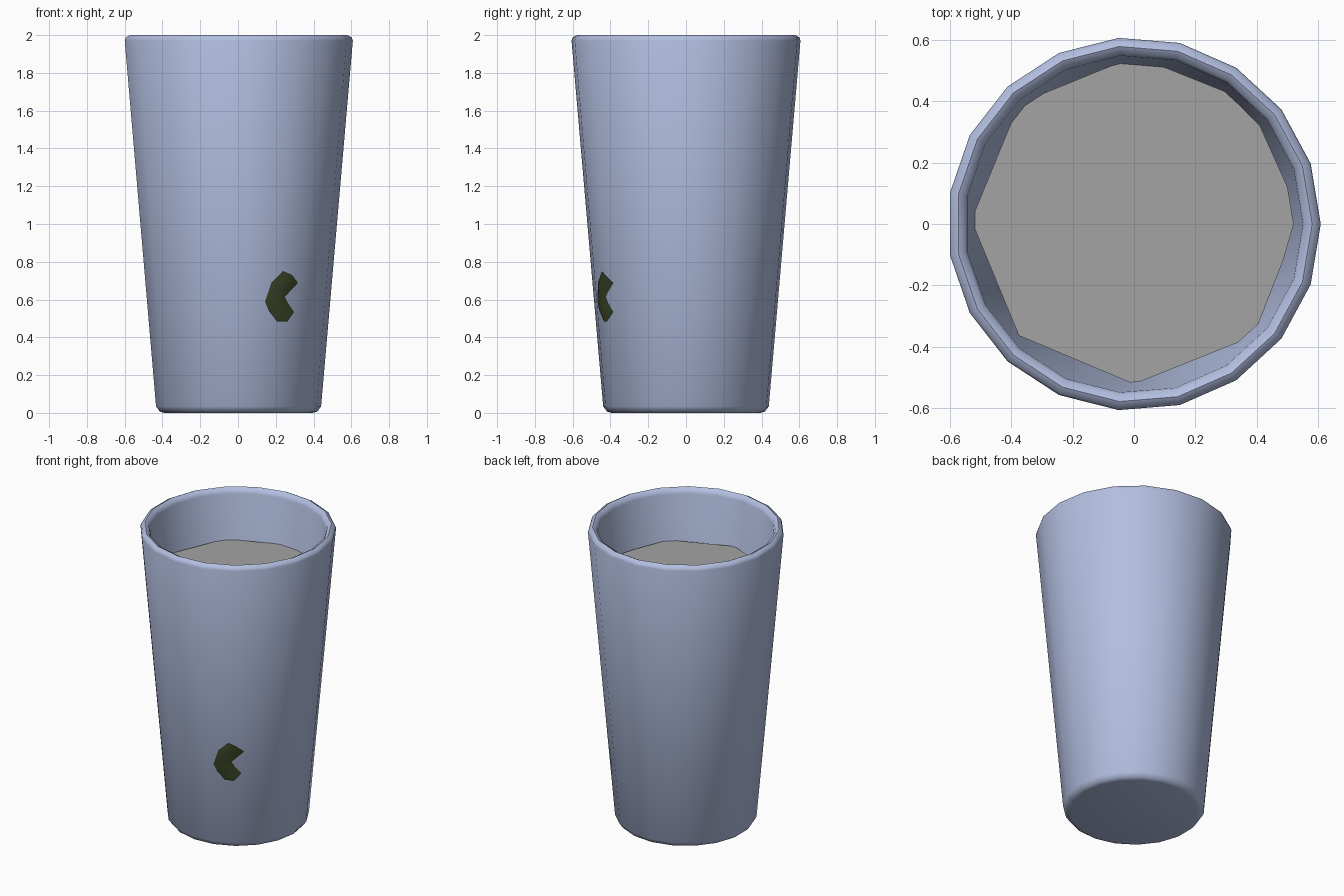
import bpy, bmesh, math

if "Cube" in bpy.data.objects:
    bpy.data.objects.remove(bpy.data.objects["Cube"], do_unlink=True)


def material(name, color):
    mat = bpy.data.materials.new(name)
    mat.use_nodes = True
    mat.diffuse_color = (*color, 1)
    mat.node_tree.nodes["Principled BSDF"].inputs["Base Color"].default_value = (*color, 1)
    return mat


def add_object(name, bm, mat, angle=None):
    mesh = bpy.data.meshes.new(name)
    bm.to_mesh(mesh)
    bm.free()
    obj = bpy.data.objects.new(name, mesh)
    bpy.context.collection.objects.link(obj)
    mesh.materials.append(mat)
    if angle:
        bpy.ops.object.select_all(action="DESELECT")
        obj.select_set(True)
        bpy.context.view_layer.objects.active = obj
        bpy.ops.object.shade_smooth_by_angle(angle=math.radians(angle))
    return obj


blue = material("pale blue", (0.45, 0.52, 0.75))
grey = material("liquid grey", (0.37, 0.37, 0.37))
green = material("dark leaf green", (0.04, 0.055, 0.018))

# Tumbler: one profile swept round, from outer base over the rim to the inner floor
SIDES = 19
profile = [(0.395, 0), (0.42, 0.007), (0.44, 0.035), (0.608, 1.97), (0.602, 1.988),
           (0.58, 2), (0.558, 1.988), (0.55, 1.965), (0.39, 0.08)]
bm = bmesh.new()
rings = []
for r, z in profile:
    turns = [2 * math.pi * i / SIDES for i in range(SIDES)]
    rings.append([bm.verts.new((r * math.cos(a), r * math.sin(a), z)) for a in turns])
for low, high in zip(rings, rings[1:]):
    for i in range(SIDES):
        j = (i + 1) % SIDES
        bm.faces.new((low[i], low[j], high[j], high[i]))
bm.faces.new(rings[0][::-1])
bm.faces.new(rings[-1])
add_object("tumbler", bm, blue, 50)

# Liquid surface: uneven polygon touching the inner wall
outline = [(-0.05, 0.525), (0.1, 0.51), (0.3, 0.43), (0.41, 0.32), (0.5, 0.12),
           (0.52, 0), (0.485, -0.12), (0.405, -0.325), (0.34, -0.385), (0.02, -0.513),
           (-0.013, -0.516), (-0.375, -0.363), (-0.525, 0), (-0.52, 0.037),
           (-0.394, 0.344), (-0.368, 0.383), (-0.32, 0.415)]
bm = bmesh.new()
face = bm.faces.new([bm.verts.new((x, y, 1.66)) for x, y in reversed(outline)])
add_object("liquid_surface", bm, grey)

# Leaf: curved strip with a raised ridge, wrapped on the outer wall
# each row: outer edge, ridge, inner edge as (x, z)
rows = [((0.238, 0.751), (0.286, 0.73), (0.317, 0.688)),
        ((0.178, 0.69), (0.222, 0.665), (0.265, 0.632)),
        ((0.143, 0.59), (0.195, 0.602), (0.249, 0.614)),
        ((0.163, 0.54), (0.21, 0.56), (0.265, 0.582)),
        ((0.206, 0.485), (0.262, 0.485), (0.296, 0.534))]


def on_wall(x, z, lift):
    r = 0.437 + 0.0868 * z + lift
    return (x, -math.sqrt(r * r - x * x), z)


bm = bmesh.new()
grid = [[bm.verts.new(on_wall(x, z, lift)) for (x, z), lift in zip(row, (0.002, 0.014, 0.002))]
        for row in rows]
for a, b in zip(grid, grid[1:]):
    for k in range(2):
        bm.faces.new((a[k], b[k], b[k + 1], a[k + 1]))
bmesh.ops.recalc_face_normals(bm, faces=bm.faces)
if sum(f.normal.y for f in bm.faces) > 0:
    bmesh.ops.reverse_faces(bm, faces=bm.faces)
add_object("leaf", bm, green, 40)
